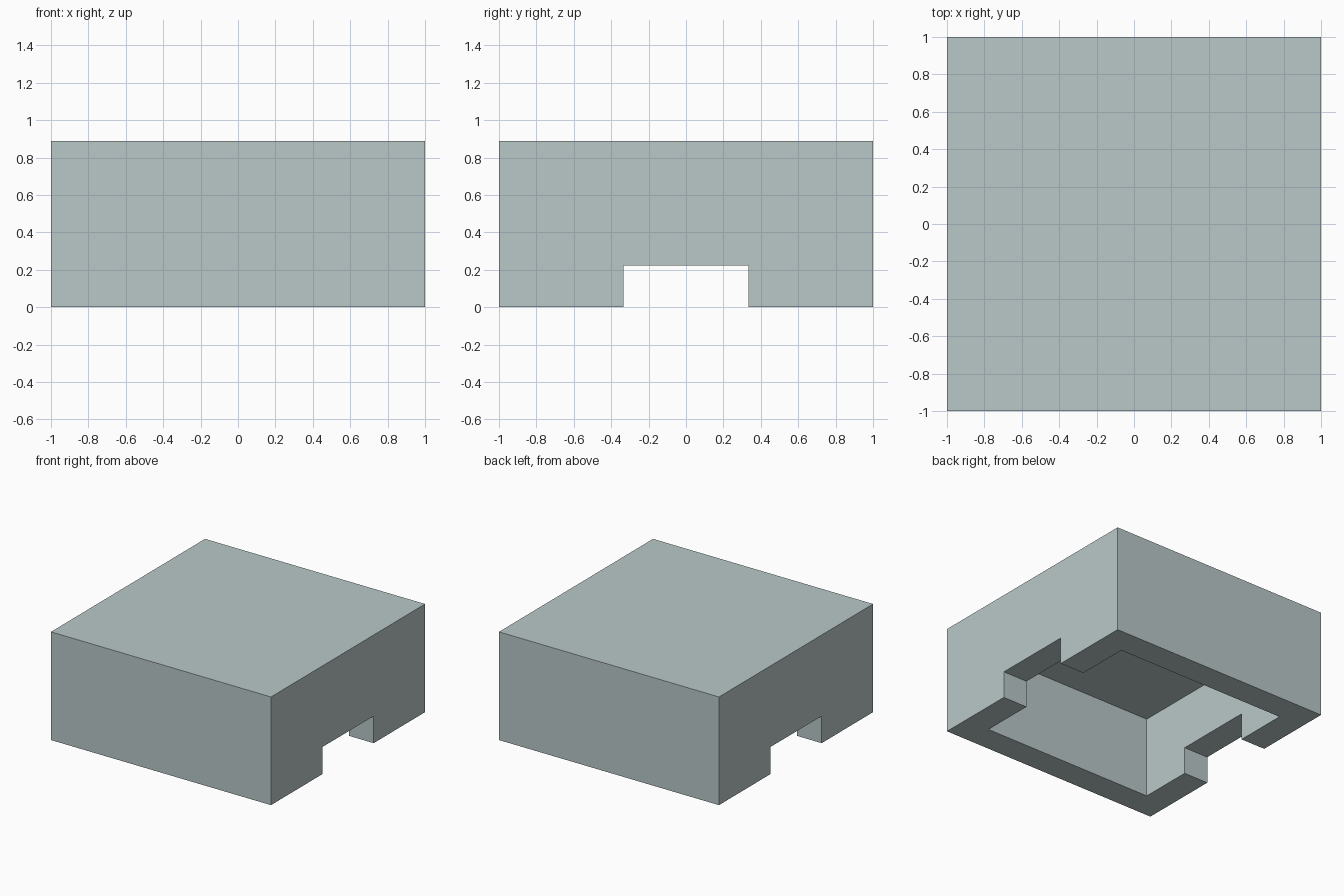
import bpy

if "Cube" in bpy.data.objects:
    bpy.data.objects.remove(bpy.data.objects["Cube"])

U = 2 / 9  # wall thickness; every dimension is a multiple of it


def box(name, size, z0):
    """Box centred on x = y = 0 with its underside at z0."""
    sx, sy, sz = size
    bpy.ops.mesh.primitive_cube_add(size=1, location=(0, 0, z0 + sz / 2))
    ob = bpy.context.object
    ob.name = name
    ob.scale = size
    bpy.ops.object.transform_apply(location=True, rotation=False, scale=True)
    return ob


# Material
mat = bpy.data.materials.new("pale grey green")
mat.diffuse_color = (0.49, 0.575, 0.575, 1)
mat.use_nodes = True
mat.node_tree.nodes["Principled BSDF"].inputs["Base Color"].default_value = mat.diffuse_color

# Outer block
cover = box("hollow_cover", (9 * U, 9 * U, 4 * U), 0)
cover.data.materials.append(mat)

# Hollow underside, and the slot that opens both side walls
cutters = [
    box("cavity_cutter", (7 * U, 7 * U, 4 * U), -U),
    box("side_notch_cutter", (11 * U, 3 * U, 2 * U), -U),
]
bpy.context.view_layer.objects.active = cover
for cutter in cutters:
    cutter.hide_render = True
    cut = cover.modifiers.new(cutter.name, "BOOLEAN")
    cut.operation = "DIFFERENCE"
    cut.solver = "EXACT"
    cut.object = cutter
    bpy.ops.object.modifier_apply(modifier=cut.name)
for cutter in cutters:
    bpy.data.objects.remove(cutter)

# Single material, flat faces
for face in cover.data.polygons:
    face.material_index = 0
    face.use_smooth = False
